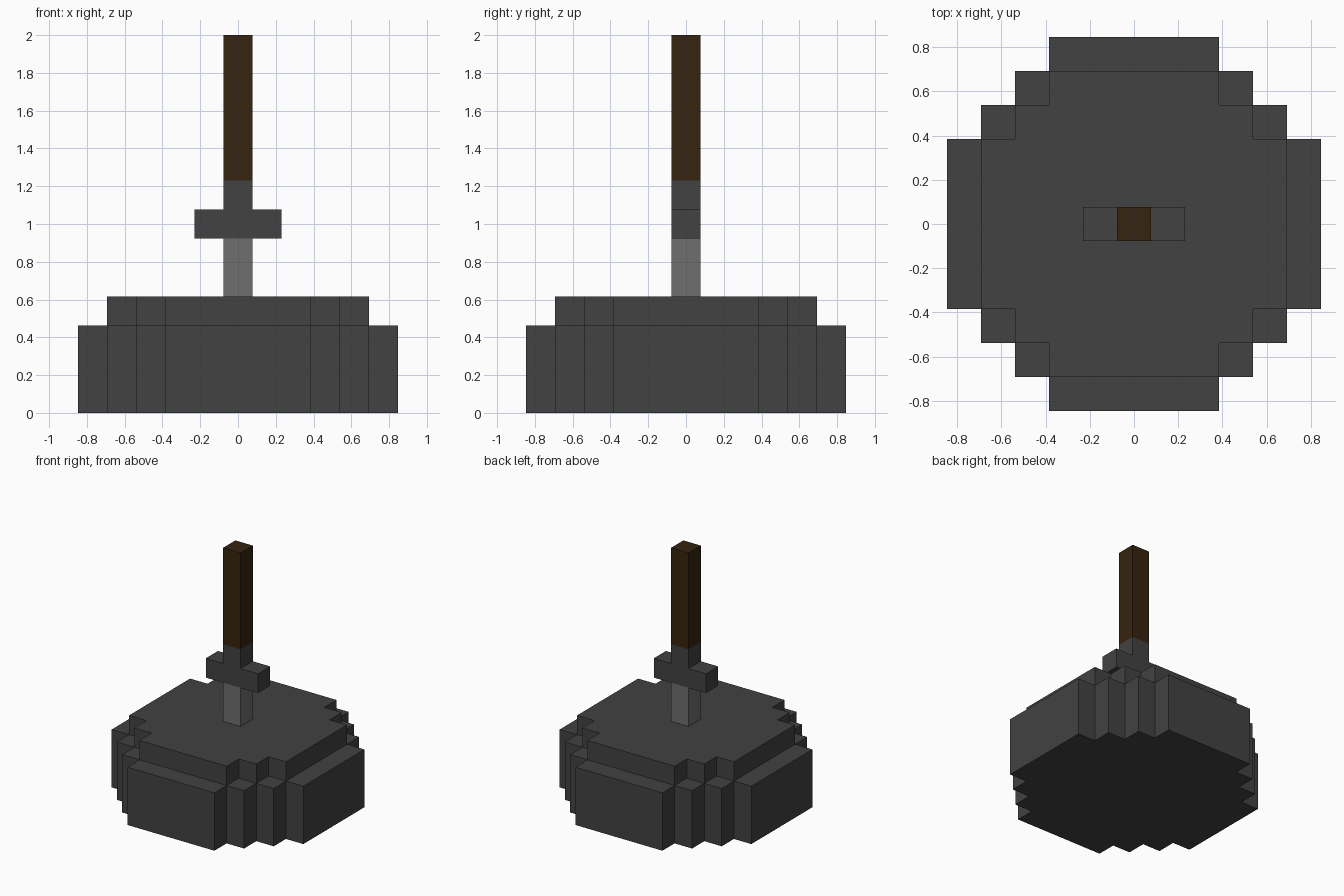
import bpy, bmesh
from mathutils import Vector

cube = bpy.data.objects.get("Cube")
if cube:
    bpy.data.objects.remove(cube, do_unlink=True)

U = 2 / 13  # one block unit


def material(name, rgb):
    m = bpy.data.materials.new(name)
    m.use_nodes = True
    m.diffuse_color = (*rgb, 1)
    bsdf = next(n for n in m.node_tree.nodes if n.type == 'BSDF_PRINCIPLED')
    bsdf.inputs["Base Color"].default_value = (*rgb, 1)
    bsdf.inputs["Roughness"].default_value = 0.8
    return m


dark_grey = material("dark grey stone", (0.054, 0.054, 0.054))
steel = material("light grey steel", (0.157, 0.157, 0.157))
brown = material("dark brown wood", (0.037, 0.017, 0.0045))


def prism(name, outline, direction, mat):
    """Extrude a closed outline (in block units) along a direction."""
    bm = bmesh.new()
    face = bm.faces.new([bm.verts.new(Vector(p) * U) for p in outline])
    ext = bmesh.ops.extrude_face_region(bm, geom=[face], use_keep_orig=True)
    verts = [g for g in ext["geom"] if isinstance(g, bmesh.types.BMVert)]
    bmesh.ops.translate(bm, verts=verts, vec=Vector(direction) * U)
    bmesh.ops.recalc_face_normals(bm, faces=bm.faces)
    mesh = bpy.data.meshes.new(name)
    bm.to_mesh(mesh)
    bm.free()
    mesh.materials.append(mat)
    ob = bpy.data.objects.new(name, mesh)
    bpy.context.collection.objects.link(ob)
    return ob


def stepped_disc(corner, z):
    """Mirror one stepped quarter into a full blocky circle."""
    half = corner + [(x, -y) for x, y in reversed(corner)]
    full = half + [(-x, y) for x, y in reversed(half)]
    return [(x, y, z) for x, y in full]


def square(z):
    return [(-.5, -.5, z), (.5, -.5, z), (.5, .5, z), (-.5, .5, z)]


# Boulder: wide lower tier and narrower upper tier
lower = [(2.5, 5.5), (2.5, 4.5), (3.5, 4.5), (3.5, 3.5),
         (4.5, 3.5), (4.5, 2.5), (5.5, 2.5)]
upper = [(2.5, 4.5), (2.5, 3.5), (3.5, 3.5), (3.5, 2.5), (4.5, 2.5)]
prism("boulder_lower_tier", stepped_disc(lower, 0), (0, 0, 3), dark_grey)
prism("boulder_upper_tier", stepped_disc(upper, 3), (0, 0, 1), dark_grey)

# Sword: blade, crossguard with collar, and grip
prism("sword_blade", square(4), (0, 0, 2), steel)
guard_half = [(1.5, 6), (1.5, 7), (.5, 7), (.5, 8)]
guard = guard_half + [(-x, z) for x, z in reversed(guard_half)]
prism("sword_crossguard", [(x, -.5, z) for x, z in guard], (0, 1, 0), dark_grey)
prism("sword_grip", square(8), (0, 0, 5), brown)
